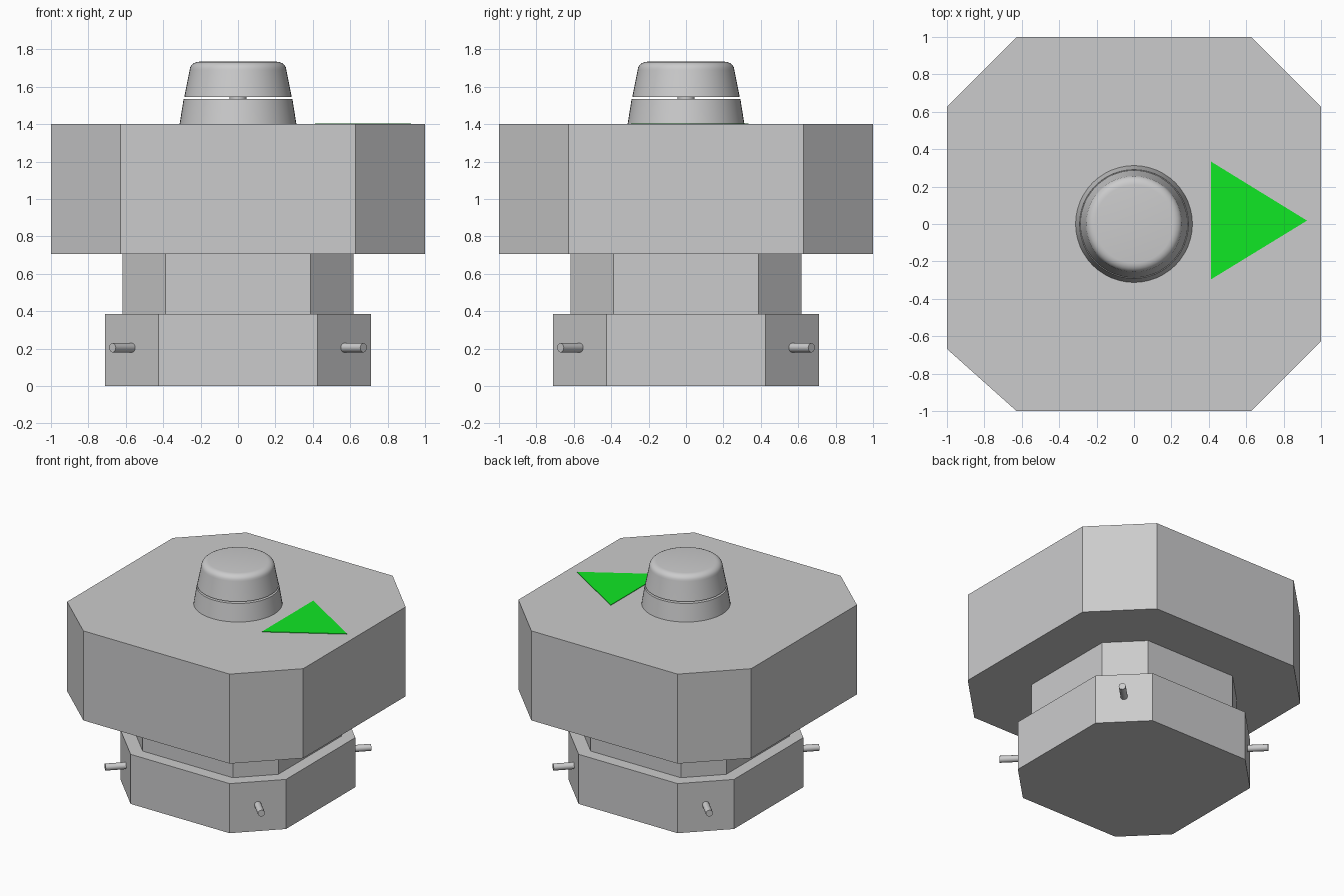
import bpy, bmesh, math
from mathutils import Vector

if "Cube" in bpy.data.objects:
    bpy.data.objects.remove(bpy.data.objects["Cube"])


def material(name, rgb):
    m = bpy.data.materials.new(name)
    m.diffuse_color = (*rgb, 1.0)
    m.use_nodes = True
    m.node_tree.nodes["Principled BSDF"].inputs["Base Color"].default_value = m.diffuse_color
    return m


GREY = material("grey metal", (0.6, 0.6, 0.605))
GREEN = material("green marking", (0.005, 0.8, 0.018))


def finish(name, bm, mat, smooth=False):
    bmesh.ops.recalc_face_normals(bm, faces=bm.faces)
    me = bpy.data.meshes.new(name)
    bm.to_mesh(me)
    bm.free()
    me.materials.append(mat)
    ob = bpy.data.objects.new(name, me)
    bpy.context.collection.objects.link(ob)
    if smooth:
        bpy.ops.object.select_all(action='DESELECT')
        ob.select_set(True)
        bpy.context.view_layer.objects.active = ob
        bpy.ops.object.shade_smooth_by_angle(angle=math.radians(35))
    return ob


def prism(name, outline, z0, z1, mat):
    bm = bmesh.new()
    face = bm.faces.new([bm.verts.new((x, y, z0)) for x, y in outline])
    top = bmesh.ops.extrude_face_region(bm, geom=[face], use_keep_orig=True)["geom"]
    verts = [g for g in top if isinstance(g, bmesh.types.BMVert)]
    bmesh.ops.translate(bm, verts=verts, vec=(0, 0, z1 - z0))
    return finish(name, bm, mat)


def octagon(half, cut):
    return [(half, -cut), (half, cut), (cut, half), (-cut, half),
            (-half, cut), (-half, -cut), (-cut, -half), (cut, -half)]


# Stacked octagonal blocks; the head has one slightly uneven corner
prism("base", octagon(0.71, 0.425), 0.0, 0.385, GREY)
prism("neck", octagon(0.617, 0.387), 0.385, 0.705, GREY)
head = octagon(1.0, 0.628)
head[5] = (-1.0, -0.668)
prism("head", head, 0.705, 1.4, GREY)

# Direction marker on the head
prism("direction_arrow", [(0.413, -0.295), (0.925, 0.018), (0.413, 0.333)],
      1.399, 1.404, GREEN)

# Turned knob with a narrow gap between collar and cap
profile = [(0, 1.39), (0.314, 1.39), (0.291, 1.534), (0.045, 1.534),
           (0.045, 1.546), (0.287, 1.546), (0.2585, 1.69)]
for i in range(1, 6):  # rounded cap edge
    a = math.radians(18 * i)
    profile.append((0.2085 + 0.05 * math.cos(a), 1.69 + 0.044 * math.sin(a)))
profile.append((0, 1.734))
bm = bmesh.new()
pts = [bm.verts.new((r, 0, z)) for r, z in profile]
edges = [bm.edges.new(p) for p in zip(pts, pts[1:])]
bmesh.ops.spin(bm, geom=pts + edges, cent=(0, 0, 0), axis=(0, 0, 1),
               angle=2 * math.pi, steps=48)
bmesh.ops.remove_doubles(bm, verts=bm.verts, dist=0.0005)
finish("knob", bm, GREY, smooth=True)

# Pins pointing out of the four base corners
for label, sx, sy in (("front_right", 1, -1), ("front_left", -1, -1),
                      ("back_right", 1, 1), ("back_left", -1, 1)):
    bm = bmesh.new()
    bmesh.ops.create_cone(bm, cap_ends=True, segments=16, radius1=0.025,
                          radius2=0.025, depth=0.19)
    pin = finish("pin_" + label, bm, GREY, smooth=True)
    pin.location = (sx * 0.604, sy * 0.604, 0.205)
    pin.rotation_euler = Vector((sx, sy, 0)).to_track_quat('Z', 'Y').to_euler()
